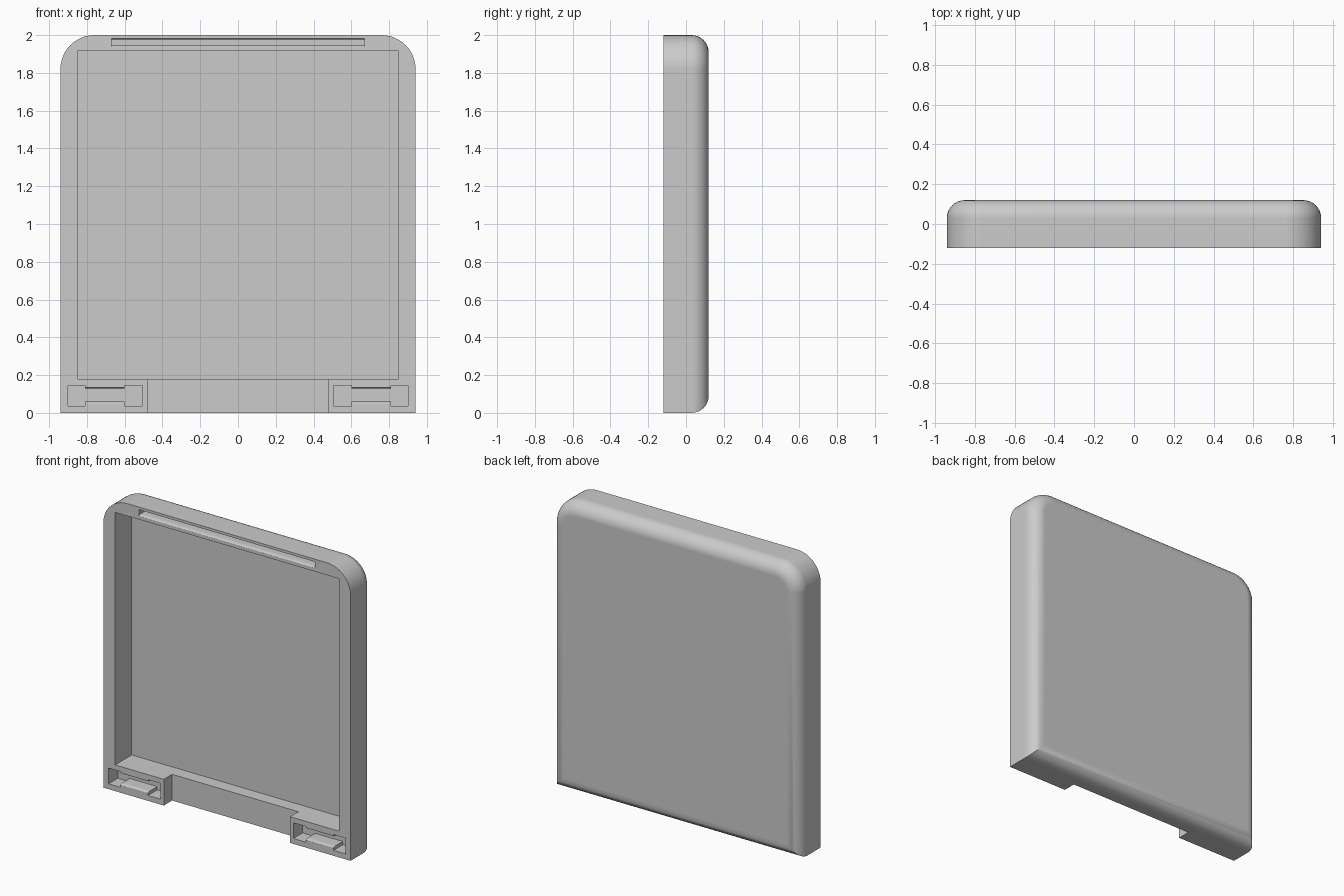
import bpy, bmesh, math
from mathutils import Vector

if "Cube" in bpy.data.objects:
    bpy.data.objects.remove(bpy.data.objects["Cube"])


def prism(name, points, direction):
    """Solid made by extruding a closed 3D outline along a direction."""
    bm = bmesh.new()
    base = bm.faces.new([bm.verts.new(p) for p in points])
    ext = bmesh.ops.extrude_face_region(bm, geom=[base])["geom"]
    moved = [g for g in ext if isinstance(g, bmesh.types.BMVert)]
    bmesh.ops.translate(bm, verts=moved, vec=Vector(direction))
    bmesh.ops.recalc_face_normals(bm, faces=bm.faces[:])
    mesh = bpy.data.meshes.new(name)
    bm.to_mesh(mesh)
    bm.free()
    obj = bpy.data.objects.new(name, mesh)
    bpy.context.collection.objects.link(obj)
    return obj


def box(name, x0, x1, y0, y1, z0, z1):
    pts = [(x0, y0, z0), (x1, y0, z0), (x1, y0, z1), (x0, y0, z1)]
    return prism(name, pts, (0, y1 - y0, 0))


def slot(name, x0, x1, z0, z1, lip_low, lip_high, depth):
    """Slot whose mouth narrows inward over rounded lips."""
    r, n = 0.03, 6
    arc = [(FRONT + r * (1 - math.cos(a)), math.sin(a))
           for a in (i * math.pi / 2 / n for i in range(n + 1))]
    low = [(y, z0 + lip_low * s) for y, s in arc]
    high = [(y, z1 - lip_high * s) for y, s in arc]
    prof = ([(FRONT - 0.05, z0)] + low + [(FRONT + depth, z0 + lip_low),
            (FRONT + depth, z1 - lip_high)] + high[::-1] + [(FRONT - 0.05, z1)])
    return prism(name, [(x0, y, z) for y, z in prof], (x1 - x0, 0, 0))


W, H, FRONT, BACK = 0.94, 2.0, -0.12, 0.12
CORNER, FILLET = 0.18, 0.09

# Shell: rounded top corners, square bottom corners
outline = [(-W, FRONT, 0), (W, FRONT, 0)]
for cx, start in ((W - CORNER, 0), (-W + CORNER, 90)):
    for i in range(13):
        a = math.radians(start + 90 * i / 12)
        outline.append((cx + CORNER * math.cos(a), FRONT, H - CORNER + CORNER * math.sin(a)))
shell = prism("cover_shell", outline, (0, BACK - FRONT, 0))

# Rounded back rim
bm = bmesh.new()
bm.from_mesh(shell.data)
rim = [e for e in bm.edges if all(v.co.y > BACK - 1e-4 for v in e.verts)]
bmesh.ops.bevel(bm, geom=rim, offset=FILLET, offset_type='OFFSET',
                segments=8, profile=0.5, affect='EDGES')
bmesh.ops.recalc_face_normals(bm, faces=bm.faces[:])
bm.to_mesh(shell.data)
bm.free()

# Main pocket, bottom notch and top latch slot
cutters = [
    box("pocket_cutter", -0.85, 0.85, -0.2, 0.06, 0.18, 1.915),
    box("notch_cutter", -0.48, 0.48, -0.2, -0.03, -0.1, 0.3),
    slot("latch_slot_cutter", -0.67, 0.67, 1.936, 1.983, 0.01, 0.006, 0.1),
]
# Dumbbell-shaped clip sockets in both feet
for side in (-1, 1):
    for a, b in ((0.505, 0.60), (0.81, 0.90)):
        x0, x1 = sorted((side * a, side * b))
        cutters.append(box("socket_end_cutter", x0, x1, -0.2, -0.02, 0.037, 0.145))
    x0, x1 = sorted((side * 0.55, side * 0.85))
    cutters.append(slot("socket_middle_cutter", x0, x1, 0.05, 0.137, 0.01, 0.008, 0.1))

bpy.context.view_layer.objects.active = shell
shell.select_set(True)
for c in cutters:
    c.hide_render = True
    mod = shell.modifiers.new("cut", 'BOOLEAN')
    mod.operation, mod.solver, mod.object = 'DIFFERENCE', 'EXACT', c
    bpy.ops.object.modifier_apply(modifier=mod.name)
    bpy.data.objects.remove(c, do_unlink=True)

bpy.ops.object.shade_smooth_by_angle(angle=math.radians(30))
wn = shell.modifiers.new("even_shading", 'WEIGHTED_NORMAL')
wn.keep_sharp = True
